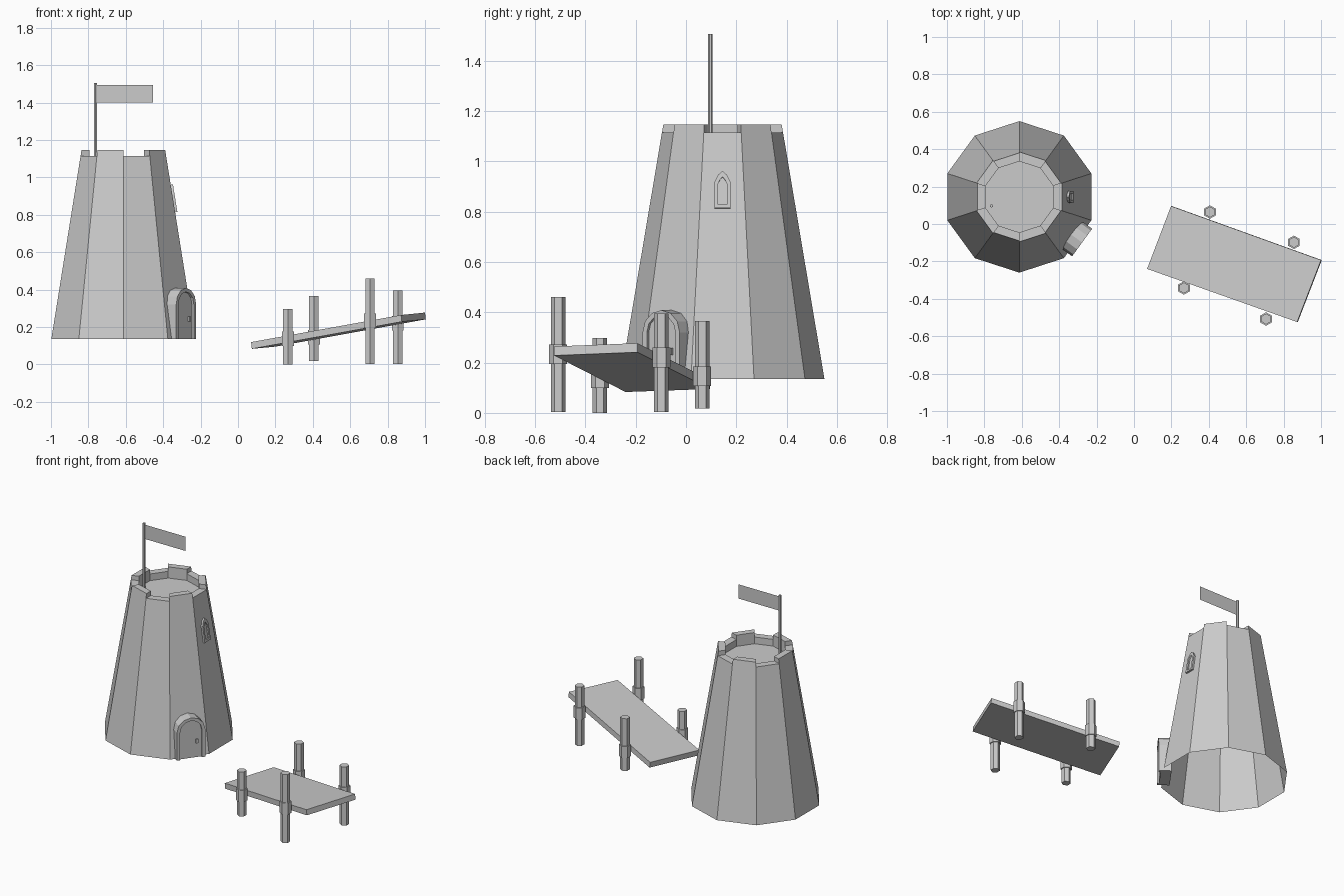
import bpy, bmesh
from math import sin, cos, pi, radians
from mathutils import Vector, Matrix

if "Cube" in bpy.data.objects:
    bpy.data.objects.remove(bpy.data.objects["Cube"])

CX, CY = -0.613, 0.145          # tower axis
Z0, SIDES = 0.135, 10


def finish(name, bm):
    bmesh.ops.remove_doubles(bm, verts=bm.verts, dist=1e-5)
    bmesh.ops.recalc_face_normals(bm, faces=bm.faces)
    me = bpy.data.meshes.new(name)
    bm.to_mesh(me)
    bm.free()
    ob = bpy.data.objects.new(name, me)
    bpy.context.collection.objects.link(ob)
    return ob


def face(bm, pts):
    return bm.faces.new([bm.verts.new(p) for p in pts])


def prism(name, pts, d0, d1, mat):
    """Extrude a flat profile from depth d0 to d1, placed by mat."""
    bm = bmesh.new()
    n = len(pts)
    lo = [mat @ Vector((u, w, d0)) for u, w in pts]
    hi = [mat @ Vector((u, w, d1)) for u, w in pts]
    face(bm, lo[::-1])
    face(bm, hi)
    for i in range(n):
        j = (i + 1) % n
        face(bm, [lo[i], lo[j], hi[j], hi[i]])
    return finish(name, bm)


def ring(name, outer, inner, d0, d1, mat, closed):
    """Frame between two matching profiles."""
    bm = bmesh.new()
    n = len(outer)

    def section(i):
        return [mat @ Vector((*p[i], d)) for p, d in
                ((outer, d0), (outer, d1), (inner, d1), (inner, d0))]
    for i in range(n if closed else n - 1):
        a, b = section(i), section((i + 1) % n)
        for k in range(4):
            m = (k + 1) % 4
            face(bm, [a[k], b[k], b[m], a[m]])
    if not closed:
        face(bm, section(0))
        face(bm, section(n - 1))
    return finish(name, bm)


def cylinder(name, x, y, z0, z1, r, sides=6):
    pts = [(r * sin(2 * pi * i / sides), r * cos(2 * pi * i / sides)) for i in range(sides)]
    return prism(name, pts, z0, z1, Matrix.Translation((x, y, 0)))


def wall_matrix(angle, dist, z, slope):
    """Local x along the wall, y up the wall, z outward."""
    n = Vector((cos(angle), sin(angle), 0))
    t = Vector((-sin(angle), cos(angle), 0))
    up = (Vector((0, 0, 1)) - slope * n).normalized()
    out = t.cross(up)
    m = Matrix((t, up, out)).transposed().to_4x4()
    m.translation = Vector((CX, CY, z)) + n * dist
    return m


# Tower: open-bottomed tapered wall with alternating battlements and a sunken roof
def radius(z):
    return 0.405 - (z - Z0) * 0.168


def tp(i, r, z):
    a = radians(18 + 36 * i)
    return Vector((CX + r * cos(a), CY + r * sin(a), z))


RI, LOW, HIGH, ROOF = 0.19, 1.115, 1.145, 1.07
bm = bmesh.new()
for i in range(SIDES):
    j = i + 1
    face(bm, [tp(i, radius(Z0), Z0), tp(j, radius(Z0), Z0), tp(j, radius(LOW), LOW), tp(i, radius(LOW), LOW)])
    face(bm, [tp(i, RI, ROOF), tp(j, RI, ROOF), tp(j, RI, LOW), tp(i, RI, LOW)])
    top = HIGH if i % 2 == 0 else LOW
    face(bm, [tp(i, radius(top), top), tp(j, radius(top), top), tp(j, RI, top), tp(i, RI, top)])
    if top == HIGH:
        for r0, r1 in ((radius(LOW), radius(HIGH)), (RI, RI)):
            face(bm, [tp(i, r0, LOW), tp(j, r0, LOW), tp(j, r1, HIGH), tp(i, r1, HIGH)])
        for k in (i, j):
            face(bm, [tp(k, radius(LOW), LOW), tp(k, radius(HIGH), HIGH), tp(k, RI, HIGH), tp(k, RI, LOW)])
face(bm, [tp(i, RI, ROOF) for i in range(SIDES)])
finish("tower", bm)


# Door: arched frame, panel and handle
def arch(w, spring, rise, n=6):
    pts = [(w, 0)]
    pts += [(w * cos(pi * i / n), spring + rise * sin(pi * i / n)) for i in range(n + 1)]
    return pts + [(-w, 0)]


dm = wall_matrix(radians(-36), 0, Z0, 0)
ring("door_frame", arch(0.091, 0.185, 0.088), arch(0.07, 0.185, 0.068), 0.335, 0.415, dm, False)
prism("door_panel", arch(0.07, 0.185, 0.068), 0.335, 0.402, dm)
prism("door_handle", [(0.034, 0.095), (0.048, 0.095), (0.048, 0.122), (0.034, 0.122)], 0.40, 0.411, dm)

# Window: pointed frame lying on the sloping wall
wm = wall_matrix(0, 0.277, 0.813, 0.16)
outer = [(-0.032, 0), (0.032, 0), (0.031, 0.105), (0.018, 0.132), (0, 0.149), (-0.018, 0.132), (-0.031, 0.105)]
inner = [(-0.017, 0.014), (0.017, 0.014), (0.017, 0.098), (0.01, 0.113), (0, 0.125), (-0.01, 0.113), (-0.017, 0.098)]
ring("window_frame", outer, inner, -0.005, 0.012, wm, True)
prism("window_pane", inner, -0.005, 0.003, wm)

# Flag and pole
cylinder("flag_pole", -0.762, 0.097, ROOF, 1.505, 0.009)
bm = bmesh.new()
face(bm, [(-0.755, 0.097, 1.40), (-0.455, 0.097, 1.40), (-0.455, 0.097, 1.495), (-0.755, 0.097, 1.495)])
finish("flag", bm)

# Bridge deck: sloping slab
top = [Vector(p) for p in ((0.07, -0.24, 0.119), (0.872, -0.524, 0.264), (1.0, -0.193, 0.277), (0.198, 0.096, 0.131))]
down = Vector((0.004, 0, -0.036))
bm = bmesh.new()
face(bm, top)
face(bm, [p + down for p in top][::-1])
for i in range(4):
    a, b = top[i], top[(i + 1) % 4]
    face(bm, [a, a + down, b + down, b])
finish("bridge_deck", bm)

# Bridge posts with collars: x, y, bottom, top, collar middle
posts = [(0.267, -0.342, 0.0, 0.297, 0.138), (0.706, -0.508, 0.003, 0.46, 0.233),
         (0.406, 0.064, 0.018, 0.366, 0.145), (0.855, -0.098, 0.003, 0.395, 0.22)]
for k, (x, y, z0, z1, zc) in enumerate(posts, 1):
    cylinder(f"bridge_post_{k}", x, y, z0, z1, 0.029)
    cylinder(f"post_collar_{k}", x, y, zc - 0.039, zc + 0.039, 0.036)
